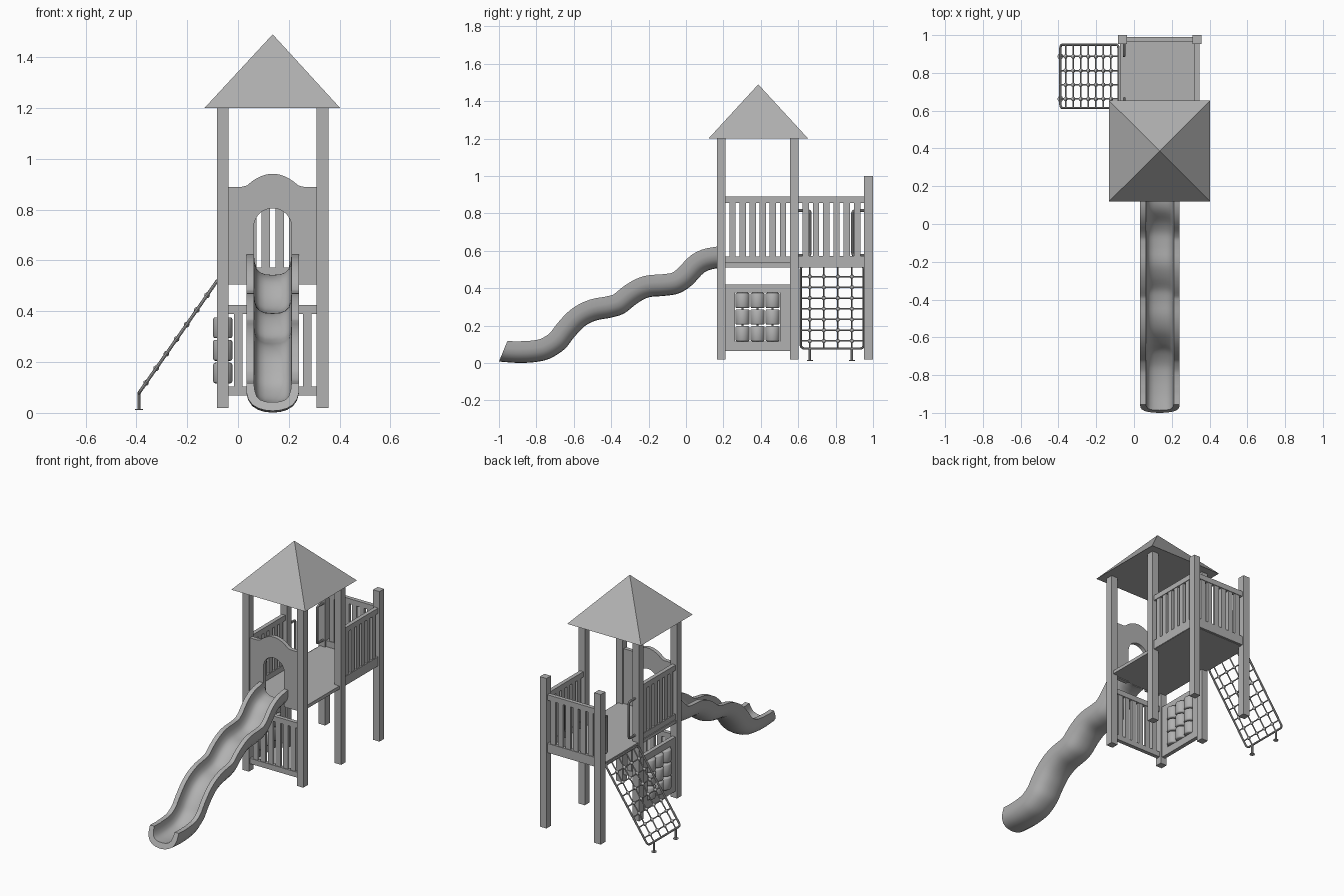
import bpy, bmesh, math
from mathutils import Vector

if "Cube" in bpy.data.objects:
    bpy.data.objects.remove(bpy.data.objects["Cube"])

XL, XR, XC = -0.06, 0.333, 0.1365          # post columns and centre
YF, YM, YB = 0.188, 0.579, 0.976           # post rows
PW = 0.047                                 # post width
GREY = bpy.data.materials.new("dark_grey")
GREY.diffuse_color = (0.44, 0.44, 0.44, 1)
GREY.use_nodes = True
GREY.node_tree.nodes["Principled BSDF"].inputs["Base Color"].default_value = GREY.diffuse_color


def add(name, data):
    data.materials.append(GREY)
    ob = bpy.data.objects.new(name, data)
    bpy.context.collection.objects.link(ob)
    return ob


def make(name, verts, faces, smooth=None):
    me = bpy.data.meshes.new(name)
    me.from_pydata(verts, [], faces)
    bm = bmesh.new()
    bm.from_mesh(me)
    bmesh.ops.recalc_face_normals(bm, faces=bm.faces)
    bm.to_mesh(me)
    bm.free()
    if smooth:
        me.shade_smooth()
        me.set_sharp_from_angle(angle=math.radians(smooth))
    return add(name, me)


def box(name, x0, x1, y0, y1, z0, z1):
    v = [(x, y, z) for x in (x0, x1) for y in (y0, y1) for z in (z0, z1)]
    return make(name, v, [(0, 1, 3, 2), (4, 6, 7, 5), (0, 4, 5, 1),
                          (2, 3, 7, 6), (0, 2, 6, 4), (1, 5, 7, 3)])


def loft(name, rings, smooth=None):
    """Skin closed rings of equal length and cap both ends."""
    n = len(rings[0])
    v = [p for r in rings for p in r]
    f = [(i * n + j, i * n + (j + 1) % n, (i + 1) * n + (j + 1) % n, (i + 1) * n + j)
         for i in range(len(rings) - 1) for j in range(n)]
    f += [tuple(range(n)), tuple(range(len(v) - n, len(v)))]
    return make(name, v, f, smooth)


def tubes(name, paths, r, cyclic=False):
    cu = bpy.data.curves.new(name, 'CURVE')
    cu.dimensions = '3D'
    cu.bevel_depth, cu.bevel_resolution, cu.use_fill_caps = r, 2, True
    for path in paths:
        s = cu.splines.new('POLY')
        s.points.add(len(path) - 1)
        for p, co in zip(s.points, path):
            p.co = (*co, 1)
        s.use_cyclic_u = cyclic
    ob = add(name, cu)
    bpy.ops.object.select_all(action='DESELECT')
    ob.select_set(True)
    bpy.context.view_layer.objects.active = ob
    bpy.ops.object.convert(target='MESH')
    bpy.ops.object.shade_smooth_by_angle(angle=math.radians(40))
    return ob


def span_box(name, axis, c, a, b, t, z0, z1):
    """Box running from a to b along an axis, with thickness t at c."""
    if axis == 'x':
        return box(name, a, b, c - t / 2, c + t / 2, z0, z1)
    return box(name, c - t / 2, c + t / 2, a, b, z0, z1)


def railing(name, axis, c, a, b, z0, z1, h=0.035, n=6, w=0.034):
    span_box(name + "_bottom_rail", axis, c, a, b, 0.026, z0, z0 + h)
    span_box(name + "_top_rail", axis, c, a, b, 0.026, z1 - 0.035, z1)
    gap = (b - a - n * w) / (n + 1)
    for i in range(n):
        s = a + gap + i * (w + gap)
        span_box(name + "_slat", axis, c, s, s + w, 0.018, z0 + h, z1 - 0.035)


# posts and deck
for y, top in ((YF, 1.2), (YM, 1.2), (YB, 1.0)):
    for x in (XL, XR):
        box("post", x - PW / 2, x + PW / 2, y - PW / 2, y + PW / 2, 0.02, top)
box("deck", XL - 0.015, XR + 0.01, YF, YB, 0.51, 0.532)

# roof
rx0, rx1, ry0, ry1 = -0.132, 0.402, 0.12, 0.653
make("roof", [(rx0, ry0, 1.2), (rx1, ry0, 1.2), (rx1, ry1, 1.2), (rx0, ry1, 1.2),
              (XC, (ry0 + ry1) / 2, 1.49)],
     [(0, 1, 4), (1, 2, 4), (2, 3, 4), (3, 0, 4), (3, 2, 1, 0)])

# railings (the right side of the tower stays open)
g = PW / 2
railing("tower_railing", 'y', XL, YF + g, YM - g, 0.535, 0.89)
railing("side_railing", 'y', XR, YM + g, YB - g, 0.512, 0.89, 0.06)
railing("back_railing", 'x', YB, XL + g, XR - g, 0.512, 0.89, 0.06)
railing("lower_front_railing", 'x', YF, XL + g, XR - g, 0.068, 0.425)

# arched slide entrance panel
out = [(XL + g, 0.505), (XL + g, 0.89), (XC - 0.122, 0.89), (XC - 0.11, 0.8925)]
out += [(XC + 0.01 * t, 0.896 + 0.045 * (1 - (t / 10) ** 2)) for t in range(-10, 11)]
out += [(XC + 0.11, 0.8925), (XC + 0.122, 0.89)]
out += [(XR - g, 0.89), (XR - g, 0.505), (XC + 0.075, 0.505)]
out += [(XC + 0.075 * math.cos(math.pi * k / 20), 0.73 + 0.075 * math.sin(math.pi * k / 20))
        for k in range(21)]
out += [(XC - 0.075, 0.505)]
loft("entrance_panel", [[(x, y, z) for x, z in out] for y in (YF - 0.013, YF + 0.013)], 30)

# wavy slide: underside path, swept with a trough section
path = [(.185, .507), (.15, .504), (.096, .483), (.03, .415), (-.037, .373), (-.117, .359),
        (-.197, .352), (-.26, .32), (-.33, .266), (-.40, .243), (-.48, .228), (-.544, .195),
        (-.60, .136), (-.65, .074), (-.73, .023), (-.81, .005), (-.90, .001), (-1, .008)]
P = [Vector(p) for p in path]
P = [2 * P[0] - P[1]] + P + [2 * P[-1] - P[-2]]
line = []
for i in range(1, len(P) - 2):
    a, b, c, d = P[i - 1:i + 3]
    for k in range(4):
        t = k / 4
        line.append(0.5 * (2 * b + (c - a) * t + (2 * a - 5 * b + 4 * c - d) * t * t
                           + (3 * b - a - 3 * c + d) * t ** 3))
line.append(P[-2])
half = [(0, 0), (.03, .025), (.056, .09), (.08, .22), (.096, .42), (.103, .65), (.104, 1),
        (.074, 1), (.071, .75), (.063, .52), (.05, .40), (.03, .33), (0, .31)]
section = half + [(-u, h) for u, h in half[-2:0:-1]]
rings = []
for i, p in enumerate(line):
    d = line[min(i + 2, len(line) - 1)] - line[max(i - 2, 0)]
    up = Vector((d.y, -d.x)).normalized() * 0.116
    if p.x > 0.14:
        up = Vector((0, 0.116))
    if p.x < -0.88:
        up = up.lerp(Vector((0.045, 0.11)), (-0.88 - p.x) / 0.12)
    rings.append([(XC + u, p.x + up.x * h, p.y + up.y * h) for u, h in section])
loft("slide", rings, 40)

# game panel with turning drums on upright rods
a, b = YF + g, YM - g
y0, y1, z0, z1 = 0.262, 0.503, 0.114, 0.378
for lo, hi in ((0.065, z0), (z1, 0.42)):
    span_box("game_frame_rail", 'y', XL, a, b, 0.026, lo, hi)
for lo, hi in ((a, y0), (y1, b)):
    span_box("game_frame_stile", 'y', XL, lo, hi, 0.026, z0, z1)
for c in range(3):
    y = 0.302 + c * 0.0805
    tubes("game_rod", [[(XL, y, z0), (XL, y, z1)]], 0.005)
    for r in range(3):
        z = 0.157 + r * 0.089
        loft("game_drum", [[(XL + rad * math.cos(k * math.pi / 12),
                             y + rad * math.sin(k * math.pi / 12), z + h) for k in range(24)]
                           for rad, h in ((.029, -.041), (.035, -.039), (.038, -.033),
                                          (.038, .033), (.035, .039), (.029, .041))], 50)

# climbing net
TOP, BOT = Vector((-0.082, 0, 0.52)), Vector((-0.390, 0, 0.078))


def net(y, s):
    p = TOP.lerp(BOT, s)
    return (p.x, y, p.z)


ny0, ny1 = 0.614, 0.95
frame = []
for k, (cy, cs) in enumerate(((ny1 - .02, .963), (ny0 + .02, .963),
                              (ny0 + .02, .037), (ny1 - .02, .037))):
    for j in range(5):
        t = math.pi / 2 * (k + j / 4)
        frame.append(net(cy + .02 * math.cos(t), cs + .037 * math.sin(t)))
tubes("net_frame", [frame], 0.0065, True)
ys = [0.662, 0.737, 0.812, 0.887]
ss = [(k + 1) / 7.7 for k in range(7)]
tubes("net_ropes", [[net(y, 0), net(y, 1)] for y in ys]
      + [[net(ny0, s), net(ny1, s)] for s in ss], 0.004)
bm = bmesh.new()
for y in ys:
    for s in ss:
        new = bmesh.ops.create_icosphere(bm, subdivisions=2, radius=0.0115)
        bmesh.ops.translate(bm, verts=new['verts'], vec=net(y, s))
me = bpy.data.meshes.new("net_knots")
bm.to_mesh(me)
bm.free()
me.shade_smooth()
add("net_knots", me)
for y in (ys[0], ys[3]):
    tubes("net_leg", [[(BOT.x, y, 0.015), (BOT.x, y, BOT.z)]], 0.0065)
    tubes("net_foot", [[(BOT.x, y, 0.011), (BOT.x, y, 0.016)]], 0.016)

# grab handles beside the net
for y, s in ((YM + g, 1), (YB - g, -1)):
    e, x = y + s * 0.062, XL + 0.008
    tubes("grab_handle", [[(x, y - s * 0.005, 0.815), (x, e - s * 0.012, 0.815),
                           (x, e - s * 0.003, 0.811), (x, e, 0.802), (x, e, 0.588),
                           (x, e - s * 0.003, 0.579), (x, e - s * 0.012, 0.575),
                           (x, y - s * 0.005, 0.575)]], 0.0075)
